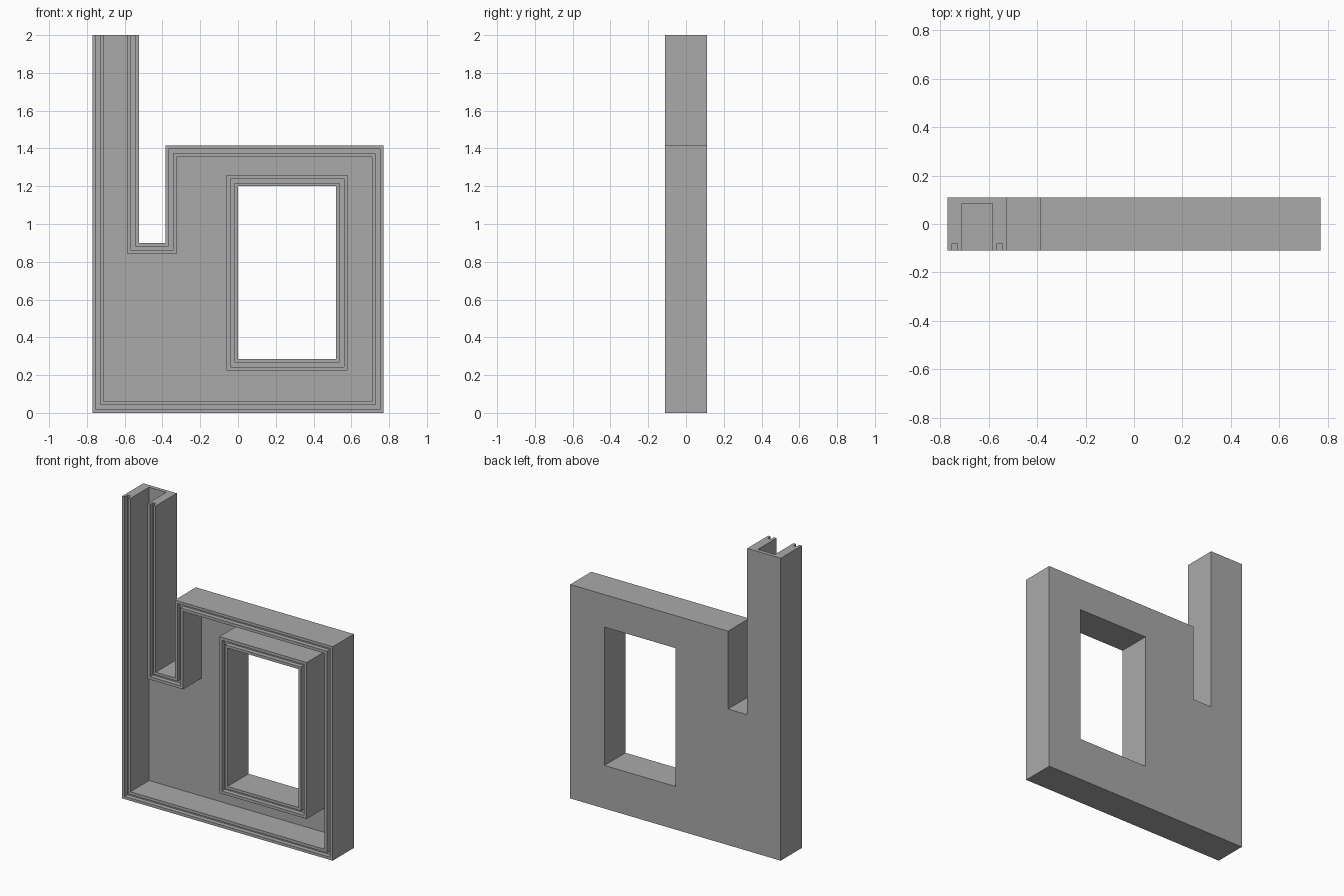
import bpy, bmesh
from mathutils import Vector

if "Cube" in bpy.data.objects:
    bpy.data.objects.remove(bpy.data.objects["Cube"])

# Wall cross-section: (distance inward from the edge, depth y), with a groove in the rim
BACK, FRONT, FLOOR, GROOVE = 0.11, -0.11, 0.085, -0.08
PROFILE = [(0, BACK), (0, FRONT), (0.018, FRONT), (0.018, GROOVE),
           (0.041, GROOVE), (0.041, FRONT), (0.06, FRONT), (0.06, FLOOR)]

# Outer edge runs from the open chute top, round the tray, back to the chute top
OUTLINE = [(-0.77, 2), (-0.77, 0), (0.77, 0), (0.77, 1.415),
           (-0.385, 1.415), (-0.385, 0.9), (-0.525, 0.9), (-0.525, 2)]
WINDOW = [(0, 0.285), (0, 1.2), (0.52, 1.2), (0.52, 0.285)]


def sweep_wall(bm, path, closed):
    """Sweep the wall section along a right-angled path; returns its columns of vertices."""
    pts = [Vector(p) for p in path]
    n = len(pts)
    sides = []
    for i in range(n if closed else n - 1):
        d = (pts[(i + 1) % n] - pts[i]).normalized()
        sides.append(Vector((-d.y, d.x)))
    columns = []
    for i, p in enumerate(pts):
        if closed:
            inward = sides[i - 1] + sides[i]
        elif i in (0, n - 1):
            inward = sides[min(i, n - 2)]
        else:
            inward = sides[i - 1] + sides[i]
        columns.append([bm.verts.new((p.x + inward.x * o, y, p.y + inward.y * o))
                        for o, y in PROFILE])
    for i in range(len(sides)):
        a, b = columns[i], columns[(i + 1) % n]
        for k in range(len(PROFILE) - 1):
            bm.faces.new((a[k], a[k + 1], b[k + 1], b[k]))
    return columns


def loop_edges(bm, columns, k):
    edges = []
    for i in range(len(columns)):
        pair = (columns[i - 1][k], columns[i][k])
        edges.append(bm.edges.get(pair) or bm.edges.new(pair))
    return edges


bm = bmesh.new()
outer = sweep_wall(bm, OUTLINE, False)
window = sweep_wall(bm, WINDOW, True)

# Back panel and recessed floor, both pierced by the window
for k, normal in ((0, (0, 1, 0)), (-1, (0, -1, 0))):
    edges = loop_edges(bm, outer, k) + loop_edges(bm, window, k)
    bmesh.ops.triangle_fill(bm, edges=edges, use_beauty=True, normal=normal)

# Open channel end at the chute top
bm.faces.new(outer[0] + outer[-1][::-1])
bmesh.ops.recalc_face_normals(bm, faces=bm.faces)

mesh = bpy.data.meshes.new("grooved_tray")
bm.to_mesh(mesh)
bm.free()
tray = bpy.data.objects.new("grooved_tray", mesh)
bpy.context.collection.objects.link(tray)

# Plain grey
grey = bpy.data.materials.new("plain_grey")
grey.diffuse_color = (0.4, 0.4, 0.4, 1)
grey.use_nodes = True
grey.node_tree.nodes["Principled BSDF"].inputs["Base Color"].default_value = grey.diffuse_color
mesh.materials.append(grey)
